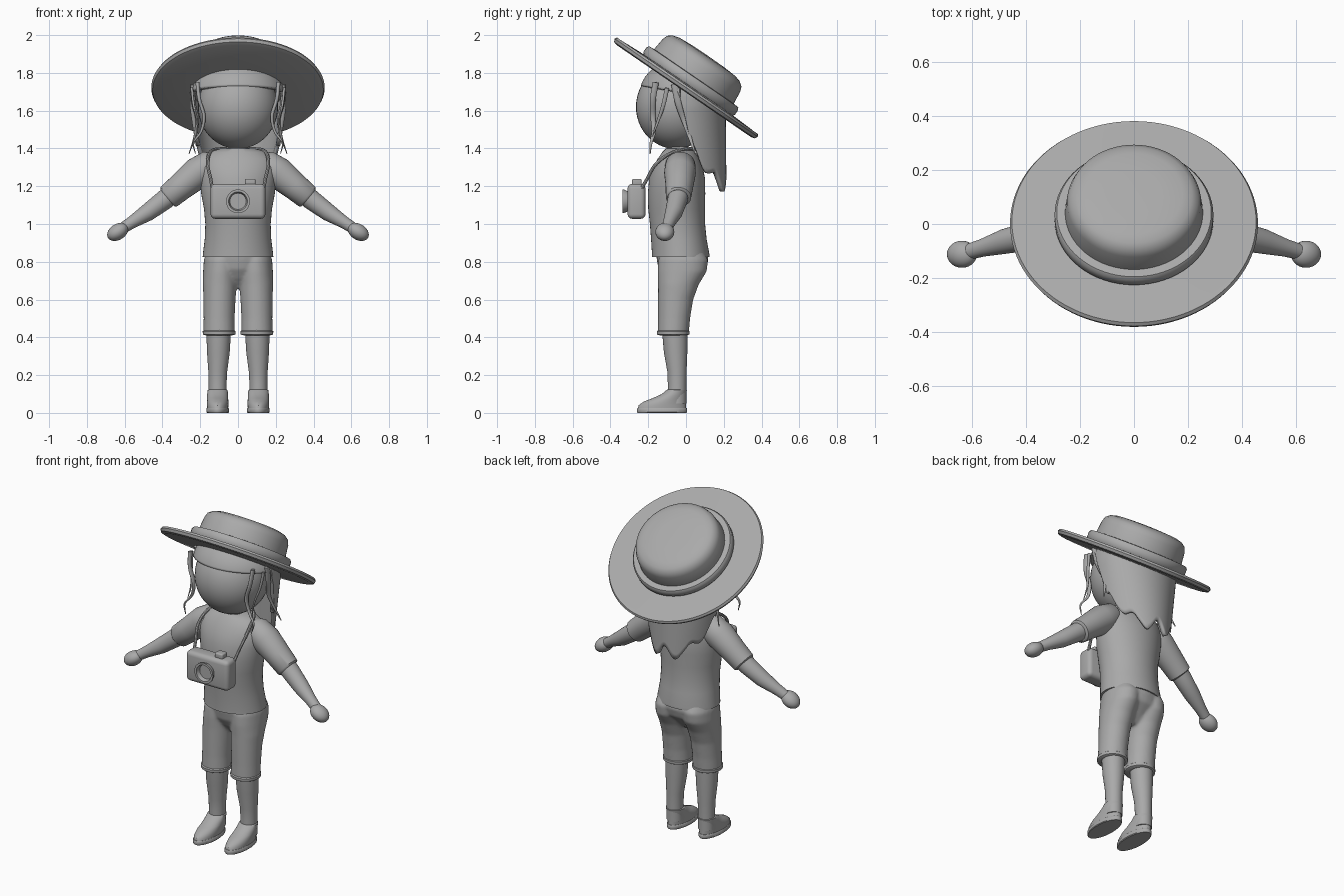
import bpy, bmesh, math
from mathutils import Vector, Matrix

grey = bpy.data.materials.new("plain grey")
grey.diffuse_color = (0.4, 0.4, 0.4, 1)


def finish(name, bm, angle=40):
    bmesh.ops.recalc_face_normals(bm, faces=bm.faces)
    me = bpy.data.meshes.new(name)
    bm.to_mesh(me)
    bm.free()
    ob = bpy.data.objects.new(name, me)
    bpy.context.collection.objects.link(ob)
    me.materials.append(grey)
    bpy.ops.object.select_all(action='DESELECT')
    ob.select_set(True)
    bpy.context.view_layer.objects.active = ob
    bpy.ops.object.shade_smooth_by_angle(angle=math.radians(angle))
    return ob


def skin(bm, rings, n=32):
    """Join rings (centre, u, v) into a closed surface."""
    loops = [[bm.verts.new(c + u * math.cos(2 * math.pi * i / n) + v * math.sin(2 * math.pi * i / n))
              for i in range(n)] for c, u, v in rings]
    for a, b in zip(loops, loops[1:]):
        for i in range(n):
            bm.faces.new((a[i], a[(i + 1) % n], b[(i + 1) % n], b[i]))
    bm.faces.new(loops[0])
    bm.faces.new(loops[-1])


def stack(rows):
    """Level ellipses: z, x, y, x radius, y radius."""
    return [(Vector((x, y, z)), Vector((rx, 0, 0)), Vector((0, ry, 0))) for z, x, y, rx, ry in rows]


def tube(points, radii, flat=1.0):
    p = [Vector(q) for q in points]
    rings = []
    for i, c in enumerate(p):
        d = (p[min(i + 1, len(p) - 1)] - p[max(i - 1, 0)]).normalized()
        u = d.cross(Vector((0, 1, 0))).normalized()
        rings.append((c, u * radii[i] * flat, u.cross(d) * radii[i]))
    return rings


def smooth_path(points, steps=6):
    """Catmull-Rom resampling of a short path."""
    p = [Vector(q) for q in points]
    p = [p[0] * 2 - p[1]] + p + [p[-1] * 2 - p[-2]]
    out = []
    for a, b, c, d in zip(p, p[1:], p[2:], p[3:]):
        for s in range(steps):
            t = s / steps
            out.append(0.5 * (2 * b + (c - a) * t + (2 * a - 5 * b + 4 * c - d) * t * t
                              + (3 * b - a - 3 * c + d) * t ** 3))
    return out + [p[-2]]


def solid(name, rings, n=32, angle=40):
    bm = bmesh.new()
    skin(bm, rings, n)
    return finish(name, bm, angle)


def ball(name, centre, radii, rot=Matrix()):
    bm = bmesh.new()
    bmesh.ops.create_uvsphere(bm, u_segments=40, v_segments=24, radius=1)
    bm.transform(Matrix.Translation(centre) @ rot @ Matrix.Diagonal((*radii, 1)))
    return finish(name, bm)


def box(name, centre, size, bevel):
    bm = bmesh.new()
    bmesh.ops.create_cube(bm, size=1)
    bm.transform(Matrix.Translation(centre) @ Matrix.Diagonal((*size, 1)))
    bmesh.ops.bevel(bm, geom=bm.edges[:], offset=bevel, segments=4, profile=0.5, affect='EDGES')
    return finish(name, bm)


def lathe(name, profile, place, n=64):
    """Spin a profile of (radius, height) and place it."""
    ob = solid(name, stack([(h, 0, 0, r, r) for r, h in profile]), n)
    ob.data.transform(place)


# Hat, tipped back
tilt = Matrix.Translation((0, 0.0, 1.72)) @ Matrix.Rotation(math.radians(-34.4), 4, 'X')
lathe("hat_brim", [(0.2, -0.02), (0.43, -0.02), (0.452, -0.014), (0.459, 0.002), (0.452, 0.014),
                   (0.43, 0.014), (0.30, 0.02), (0.2, 0.022)], tilt, 96)
lathe("hat_band", [(0.25, 0.015), (0.286, 0.018), (0.294, 0.03), (0.294, 0.06), (0.286, 0.072), (0.25, 0.075)], tilt)
lathe("hat_crown", [(0.258, 0.0), (0.255, 0.08), (0.248, 0.145), (0.238, 0.172), (0.215, 0.19),
                    (0.18, 0.2), (0.1, 0.205), (0.01, 0.206)], tilt)

# Head and neck
ball("head", (0, -0.055, 1.62), (0.212, 0.21, 0.222))
solid("neck", stack([(1.32, 0, -0.04, 0.085, 0.07), (1.40, 0, -0.045, 0.062, 0.058), (1.47, 0, -0.05, 0.06, 0.058)]))


# Hair shell: fringe in front, long pointed locks behind
def hair_bottom(a):
    a = abs(a)
    if a < 82:
        return 1.732 - 0.035 * (a / 82) ** 2
    if a < 100:
        return 1.697 - 0.3 * (a - 82) / 18
    s = min(1, (a - 100) / 45)
    return 1.397 - 0.19 * s + 0.035 * math.cos(math.radians((a - 140) * 9))


def hair_point(a, z):
    r = math.radians(a)
    k = math.sqrt(max(0, 1 - ((z - 1.68) / 0.2) ** 2)) if z > 1.68 else 1
    drop = max(0, 1.62 - z)
    rx = 0.255 * k - 0.14 * drop
    ry = 0.243 * k if abs(a) < 90 else 0.215 * k + 0.01 * drop
    return Vector((rx * math.sin(r), -0.005 - ry * math.cos(r), z))


bm = bmesh.new()
cols, rows = 120, 24
grid = []
for i in range(cols):
    a = -180 + 360 * i / cols
    low = hair_bottom(a)
    column = [hair_point(a, 1.68 + 0.199 * math.sin(math.pi / 2 * (1 - j / 8))) for j in range(8)]
    column += [hair_point(a, 1.68 + (low - 1.68) * j / (rows - 8)) for j in range(rows - 7)]
    if low > 1.68:
        column = [hair_point(a, low + (1.879 - low) * math.cos(math.pi / 2 * j / rows)) for j in range(rows + 1)]
    grid.append([bm.verts.new(p) for p in column])
for i in range(cols):
    p, q = grid[i], grid[(i + 1) % cols]
    for j in range(rows):
        bm.faces.new((p[j], q[j], q[j + 1], p[j + 1]))
bm.faces.new([g[0] for g in grid])
hair = finish("hair", bm, 60)
mod = hair.modifiers.new("thickness", 'SOLIDIFY')
mod.thickness, mod.offset = 0.022, -1

# Shirt body
solid("shirt", stack([
    (0.825, 0, -0.028, 0.187, 0.152), (0.84, 0, -0.028, 0.186, 0.152), (0.92, 0, -0.038, 0.176, 0.147),
    (1.0, 0, -0.045, 0.173, 0.146), (1.08, 0, -0.05, 0.18, 0.15), (1.16, 0, -0.05, 0.195, 0.152),
    (1.24, 0, -0.047, 0.203, 0.148), (1.3, 0, -0.043, 0.205, 0.132), (1.345, 0, -0.04, 0.19, 0.11),
    (1.38, 0, -0.038, 0.15, 0.088), (1.4, 0, -0.036, 0.09, 0.07)]), 48)

# Trousers: two legs and hips fused into one smooth surface
bm = bmesh.new()
skin(bm, stack([(0.66, 0, -0.03, 0.05, 0.04), (0.71, 0, -0.03, 0.12, 0.085), (0.76, 0, -0.02, 0.165, 0.125),
                (0.81, 0, -0.018, 0.178, 0.137), (0.87, 0, -0.025, 0.165, 0.135)]))
for s in (-1, 1):
    skin(bm, stack([(0.41, s * 0.1, -0.068, 0.083, 0.082), (0.5, s * 0.1, -0.063, 0.082, 0.085),
                    (0.6, s * 0.098, -0.055, 0.085, 0.093), (0.68, s * 0.096, -0.04, 0.09, 0.108),
                    (0.75, s * 0.092, -0.02, 0.093, 0.13), (0.81, s * 0.088, -0.015, 0.093, 0.132),
                    (0.86, s * 0.085, -0.02, 0.08, 0.11)]))
trousers = finish("trousers", bm)
mod = trousers.modifiers.new("fuse", 'REMESH')
mod.mode, mod.voxel_size, mod.use_smooth_shade = 'VOXEL', 0.009, True
mod = trousers.modifiers.new("soften", 'SMOOTH')
mod.iterations = 6

for s, side in ((-1, "left"), (1, "right")):
    # Trouser cuff, lower leg, shoe
    solid(side + "_trouser_cuff", stack([(0.412, s * 0.1, -0.068, 0.08, 0.08), (0.416, s * 0.1, -0.068, 0.086, 0.086),
                                         (0.432, s * 0.1, -0.068, 0.087, 0.087), (0.438, s * 0.1, -0.068, 0.08, 0.08)]))
    solid(side + "_lower_leg", stack([(0.05, s * 0.108, -0.048, 0.048, 0.05), (0.15, s * 0.108, -0.047, 0.047, 0.049),
                                      (0.22, s * 0.107, -0.048, 0.05, 0.051), (0.32, s * 0.104, -0.055, 0.06, 0.062),
                                      (0.45, s * 0.102, -0.06, 0.066, 0.068)]))
    solid(side + "_shoe_sole", stack([(0, s * 0.108, -0.127, 0.056, 0.13), (0.004, s * 0.108, -0.127, 0.06, 0.133),
                                      (0.022, s * 0.108, -0.127, 0.06, 0.133), (0.026, s * 0.108, -0.127, 0.057, 0.13)]))
    solid(side + "_shoe", stack([(0.02, s * 0.108, -0.127, 0.056, 0.128), (0.04, s * 0.108, -0.125, 0.057, 0.126),
                                 (0.06, s * 0.108, -0.112, 0.057, 0.112), (0.078, s * 0.108, -0.088, 0.056, 0.088),
                                 (0.1, s * 0.108, -0.064, 0.055, 0.064), (0.12, s * 0.108, -0.05, 0.053, 0.054),
                                 (0.124, s * 0.108, -0.05, 0.046, 0.047)]))
    # Sleeve with cuff, forearm and hand
    solid(side + "_sleeve", tube([(s * 0.1, -0.03, 1.325), (s * 0.15, -0.03, 1.31), (s * 0.215, -0.032, 1.27),
                                  (s * 0.30, -0.035, 1.2), (s * 0.368, -0.04, 1.143), (s * 0.374, -0.04, 1.138)],
                                 [0.05, 0.08, 0.084, 0.073, 0.067, 0.058]))
    solid(side + "_forearm", tube([(s * 0.3, -0.037, 1.2), (s * 0.39, -0.045, 1.127), (s * 0.48, -0.065, 1.06),
                                   (s * 0.56, -0.088, 1.01), (s * 0.63, -0.108, 0.965)],
                                  [0.055, 0.053, 0.046, 0.033, 0.028]))
    ball(side + "_hand", (s * 0.637, -0.112, 0.958), (0.06, 0.05, 0.042),
         Matrix.Rotation(s * math.radians(32), 4, 'Y'))
    # Loose hair strands at the temples and behind the ears
    for name, path, width in (
            ("front_strand", [(0.215, -0.16, 1.75), (0.205, -0.175, 1.66), (0.18, -0.175, 1.57),
                              (0.195, -0.17, 1.49), (0.235, -0.185, 1.43), (0.225, -0.19, 1.37)], 0.017),
            ("side_strand", [(0.24, -0.06, 1.74), (0.235, -0.04, 1.64), (0.215, -0.01, 1.55),
                             (0.23, 0.02, 1.46), (0.26, 0.05, 1.37)], 0.02),
            ("thin_strand", [(0.245, -0.1, 1.72), (0.235, -0.12, 1.63), (0.215, -0.15, 1.54), (0.22, -0.18, 1.46)], 0.012)):
        pts = smooth_path([(s * x, y, z) for x, y, z in path])
        m = len(pts) - 1
        solid(f"{side}_{name}", tube(pts, [width * (1 - 0.85 * (i / m) ** 2) for i in range(m + 1)], 0.6), 10, 60)
    # Camera strap up to the nape
    pts = smooth_path([(s * 0.135, -0.24, 1.18), (s * 0.145, -0.205, 1.24), (s * 0.16, -0.165, 1.31),
                       (s * 0.155, -0.1, 1.365), (s * 0.13, -0.03, 1.392), (s * 0.07, 0.035, 1.398), (0, 0.05, 1.395)])
    solid(side + "_camera_strap", tube(pts, [0.009] * len(pts)), 8)

# Camera body, lens, shutter button
box("camera_body", (0, -0.262, 1.12), (0.29, 0.095, 0.185), 0.025)
facing = Matrix.Translation((0, -0.3, 1.12)) @ Matrix.Rotation(math.radians(90), 4, 'X')
lathe("camera_lens", [(0.05, -0.01), (0.054, 0.01), (0.063, 0.03), (0.063, 0.036), (0.05, 0.036),
                      (0.043, 0.012), (0.01, 0.012)], facing, 40)
box("shutter_button", (0.065, -0.26, 1.222), (0.055, 0.05, 0.035), 0.008)
